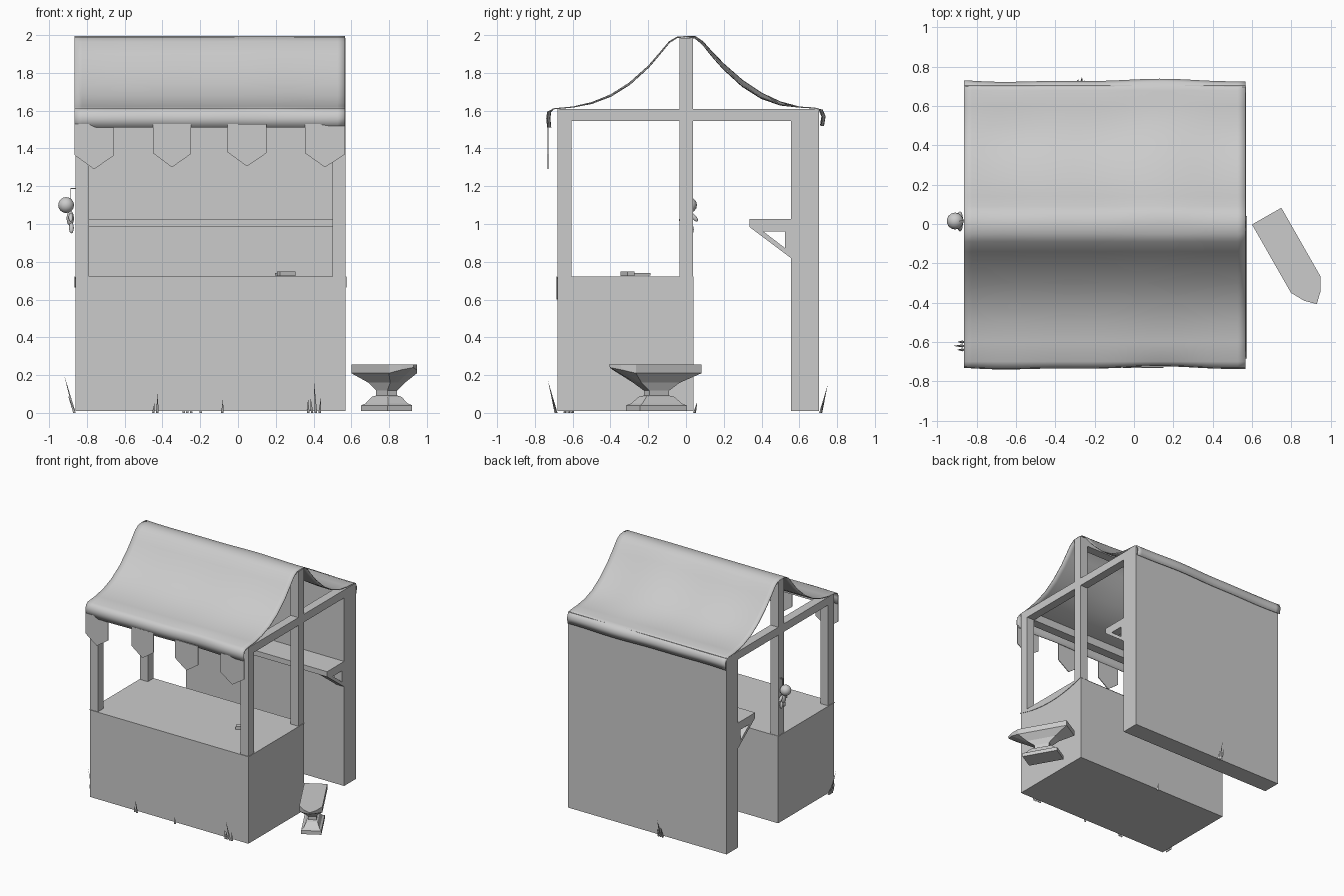
import bpy, bmesh, math, random
from mathutils import Vector, Matrix

if "Cube" in bpy.data.objects:
    bpy.data.objects.remove(bpy.data.objects["Cube"])

random.seed(4)
X0, X1 = -0.86, 0.57


def mesh_obj(name, verts, faces):
    me = bpy.data.meshes.new(name)
    me.from_pydata([tuple(v) for v in verts], [], faces)
    bm = bmesh.new()
    bm.from_mesh(me)
    bmesh.ops.recalc_face_normals(bm, faces=bm.faces)
    bm.to_mesh(me)
    bm.free()
    ob = bpy.data.objects.new(name, me)
    bpy.context.collection.objects.link(ob)
    return ob


def box(name, x0, x1, y0, y1, z0, z1):
    v = [(x, y, z) for x in (x0, x1) for y in (y0, y1) for z in (z0, z1)]
    f = [(0, 1, 3, 2), (4, 6, 7, 5), (0, 4, 5, 1), (2, 3, 7, 6), (0, 2, 6, 4), (1, 5, 7, 3)]
    return mesh_obj(name, v, f)


def loft(name, rings):
    n = len(rings[0])
    f = [(r * n + i, r * n + (i + 1) % n, (r + 1) * n + (i + 1) % n, (r + 1) * n + i)
         for r in range(len(rings) - 1) for i in range(n)]
    f += [tuple(range(n))[::-1], tuple(range((len(rings) - 1) * n, len(rings) * n))]
    return mesh_obj(name, [p for r in rings for p in r], f)


def grid(name, rows, thick=0.0):
    n = len(rows[0])
    f = [(r * n + i, r * n + i + 1, (r + 1) * n + i + 1, (r + 1) * n + i)
         for r in range(len(rows) - 1) for i in range(n - 1)]
    ob = mesh_obj(name, [p for r in rows for p in r], f)
    if thick:
        m = ob.modifiers.new("thickness", 'SOLIDIFY')
        m.thickness = thick
    return ob


def smooth(ob, angle=40):
    bpy.ops.object.select_all(action='DESELECT')
    ob.select_set(True)
    bpy.context.view_layer.objects.active = ob
    bpy.ops.object.shade_smooth_by_angle(angle=math.radians(angle))


# Counter, back wall and shelf
box("counter", X0, X1, -0.68, 0.04, 0.01, 0.72)
box("back_wall", X0, X1, 0.555, 0.705, 0.01, 1.61)
box("shelf", X0, X1, 0.335, 0.555, 0.985, 1.027)

# Posts, side beams and open triangular shelf brackets at both ends
for side, xa in (("left", X0), ("right", X1 - 0.07)):
    xb = xa + 0.07
    box(side + "_front_post", xa, xb, -0.68, -0.605, 0.72, 1.61)
    box(side + "_ridge_post", xa, xb, -0.035, 0.038, 0.72, 1.985)
    box(side + "_beam", xa, xb, -0.68, 0.56, 1.545, 1.61)
    outer = [(0.335, 0.985), (0.555, 0.985), (0.555, 0.82)]
    inner = [(0.41, 0.96), (0.525, 0.96), (0.525, 0.872)]
    v = [(x, y, z) for x in (xa, xb) for y, z in outer + inner]
    f = []
    for i in range(3):
        j = (i + 1) % 3
        f += [(i, j, 3 + j, 3 + i), (6 + i, 6 + j, 9 + j, 9 + i),
              (i, j, 6 + j, 6 + i), (3 + i, 3 + j, 9 + j, 9 + i)]
    mesh_obj(side + "_shelf_bracket", v, f)
box("front_beam", X0 + 0.07, X1 - 0.07, -0.68, -0.605, 1.545, 1.61)
box("ridge_beam", X0 + 0.07, X1 - 0.07, -0.035, 0.038, 1.92, 1.985)

# Sagging cloth roof, slightly rippled along its length
prof = [(-0.728, 1.51), (-0.733, 1.56), (-0.728, 1.595), (-0.7, 1.613), (-0.6, 1.622), (-0.5, 1.643),
        (-0.4, 1.682), (-0.3, 1.745), (-0.2, 1.835), (-0.14, 1.905), (-0.09, 1.965), (-0.05, 1.99),
        (0, 1.995), (0.05, 1.99), (0.09, 1.96), (0.14, 1.9), (0.2, 1.835), (0.3, 1.745), (0.4, 1.68),
        (0.5, 1.64), (0.6, 1.622), (0.68, 1.617), (0.715, 1.605), (0.73, 1.57), (0.722, 1.52)]
rows = []
for y, z in prof:
    row = []
    for i in range(37):
        x = -0.865 + 1.432 * i / 36
        wave = math.sin(5 * x + 1) + 0.5 * math.sin(11 * x)
        sag = max(0, math.sin(math.pi * min(1, abs(y) / 0.6)))
        dz = (0.012 if y > 0 else 0.003) * sag * wave
        dy = 0.006 * wave * (1 if abs(y) > 0.7 else 0)
        row.append((x, y + dy, z + dz))
    rows.append(row)
smooth(grid("roof_cloth", rows, 0.006), 60)

# Pointed valance tabs on the front edge
for i, (a, b, tip) in enumerate([(-0.865, -0.66, 1.29), (-0.45, -0.25, 1.30),
                                 (-0.055, 0.15, 1.305), (0.355, 0.567, 1.30)]):
    m = (a + b) / 2
    pts = [(a, 1.53), (b, 1.53), (b, tip + 0.07), (m, tip), (a, tip + 0.075)]
    loft(f"valance_tab_{i}", [[(x, y, z) for x, z in pts] for y in (-0.733, -0.727)])

# Counter cloth hanging in a curve over the front and both sides
N = 20
t = [i / N for i in range(N + 1)]


def hang(p, q, depth):
    p, q = Vector(p), Vector(q)
    top = [p.lerp(q, s) for s in t]
    low = [v - Vector((0, 0, depth * 4 * s * (1 - s) + 0.002)) for v, s in zip(top, t)]
    return [top, low]


grid("cloth_front", hang((X0 - 0.004, -0.685, 0.723), (X1 + 0.004, -0.685, 0.723), 0.122), 0.004)
for side, x in (("left", X0 - 0.005), ("right", X1 + 0.005)):
    grid(side + "_cloth", hang((x, -0.685, 0.723), (x, 0.04, 0.723), 0.057), 0.004)
mesh_obj("cloth_top", [(X0 - 0.005, -0.685, 0.723), (X1 + 0.005, -0.685, 0.723),
                       (X1 + 0.005, 0.04, 0.723), (X0 - 0.005, 0.04, 0.723)], [(0, 1, 2, 3)])

# Anvil: stacked seven-sided sections, turned 60 degrees
turn = Matrix.Translation((0.675, 0.04, 0)) @ Matrix.Rotation(math.radians(-60.3), 4, 'Z')


def anvil_ring(z, u0, u1, b, horn=0.0, rise=0.0):
    p = [(u0, -b, z), (u1, -b, z), (u1 + horn * 0.6, -b * 0.55, z + rise * 0.6), (u1 + horn, 0, z + rise),
         (u1 + horn * 0.6, b * 0.55, z + rise * 0.6), (u1, b, z), (u0, b, z)]
    return [turn @ Vector(q) for q in p]


c = 0.226
loft("anvil", [anvil_ring(z, c - a, c + a, b) for z, a, b in
               [(0.01, 0.142, 0.075), (0.04, 0.142, 0.075), (0.05, 0.12, 0.06),
                (0.085, 0.085, 0.042), (0.092, 0.06, 0.03), (0.118, 0.06, 0.03), (0.16, 0.117, 0.045)]]
     + [anvil_ring(0.21, 0, 0.40, 0.086, 0.11, 0.03), anvil_ring(0.255, 0, 0.40, 0.086, 0.115)])


# Small figure hanging from a hook on the left ridge post
def blob(name, loc, size, tilt=0.0):
    bpy.ops.mesh.primitive_uv_sphere_add(segments=14, ring_count=8, radius=1, location=loc,
                                         rotation=(tilt, 0, 0))
    ob = bpy.context.object
    ob.name = name
    ob.scale = size
    smooth(ob, 60)


blob("doll_head", (-0.91, 0.015, 1.10), (0.043, 0.043, 0.042))
blob("doll_body", (-0.888, 0.013, 1.03), (0.02, 0.024, 0.04))
for s in (-1, 1):
    blob("doll_arm", (-0.885, 0.013 + s * 0.03, 1.035), (0.012, 0.012, 0.028), s * 0.7)
    blob("doll_leg", (-0.882, 0.013 + s * 0.015, 0.98), (0.013, 0.012, 0.03), s * 0.2)
box("hook", -0.888, X0, 0.01, 0.018, 1.184, 1.191)
box("hook_cord", -0.888, -0.883, 0.011, 0.016, 1.12, 1.191)

# Small tool lying on the counter
tool = box("tool_head", -0.045, 0.045, -0.02, 0.02, 0, 0.024)
grip = box("tool_handle", -0.007, 0.007, -0.04, 0.11, 0.004, 0.016)
for ob, loc in ((tool, (0.255, -0.31, 0.724)), (grip, (0.25, -0.29, 0.724))):
    ob.location = loc
    ob.rotation_euler.z = math.radians(25)


# Grass tufts around the foot of the walls
def tuft(name, x, y, h, out, n):
    v, f = [], []
    for i in range(n):
        px = x + (i - (n - 1) / 2) * 0.02 * abs(out[1])
        py = y + (i - (n - 1) / 2) * 0.02 * abs(out[0])
        hh = h * (1 if i == n // 2 else random.uniform(0.4, 0.7))
        b = len(v)
        v += [(px + 0.009 * math.cos(k), py + 0.009 * math.sin(k), 0) for k in (0, 2.1, 4.2)]
        v.append((px + out[0] * hh * 0.25 + random.uniform(-0.01, 0.01), py + out[1] * hh * 0.25, hh))
        f += [(b, b + 1, b + 3), (b + 1, b + 2, b + 3), (b + 2, b, b + 3), (b, b + 2, b + 1)]
    mesh_obj(name, v, f)


tuft("grass_left", -0.868, -0.62, 0.2, (-1, 0), 3)
tuft("grass_front_a", -0.44, -0.688, 0.11, (0, -1), 2)
tuft("grass_front_b", -0.085, -0.688, 0.075, (0, -1), 1)
tuft("grass_front_c", 0.40, -0.688, 0.17, (0, -1), 4)
tuft("grass_back", -0.27, 0.713, 0.15, (0, 1), 3)
tuft("grass_inner", -0.2, 0.045, 0.06, (0, 1), 1)
